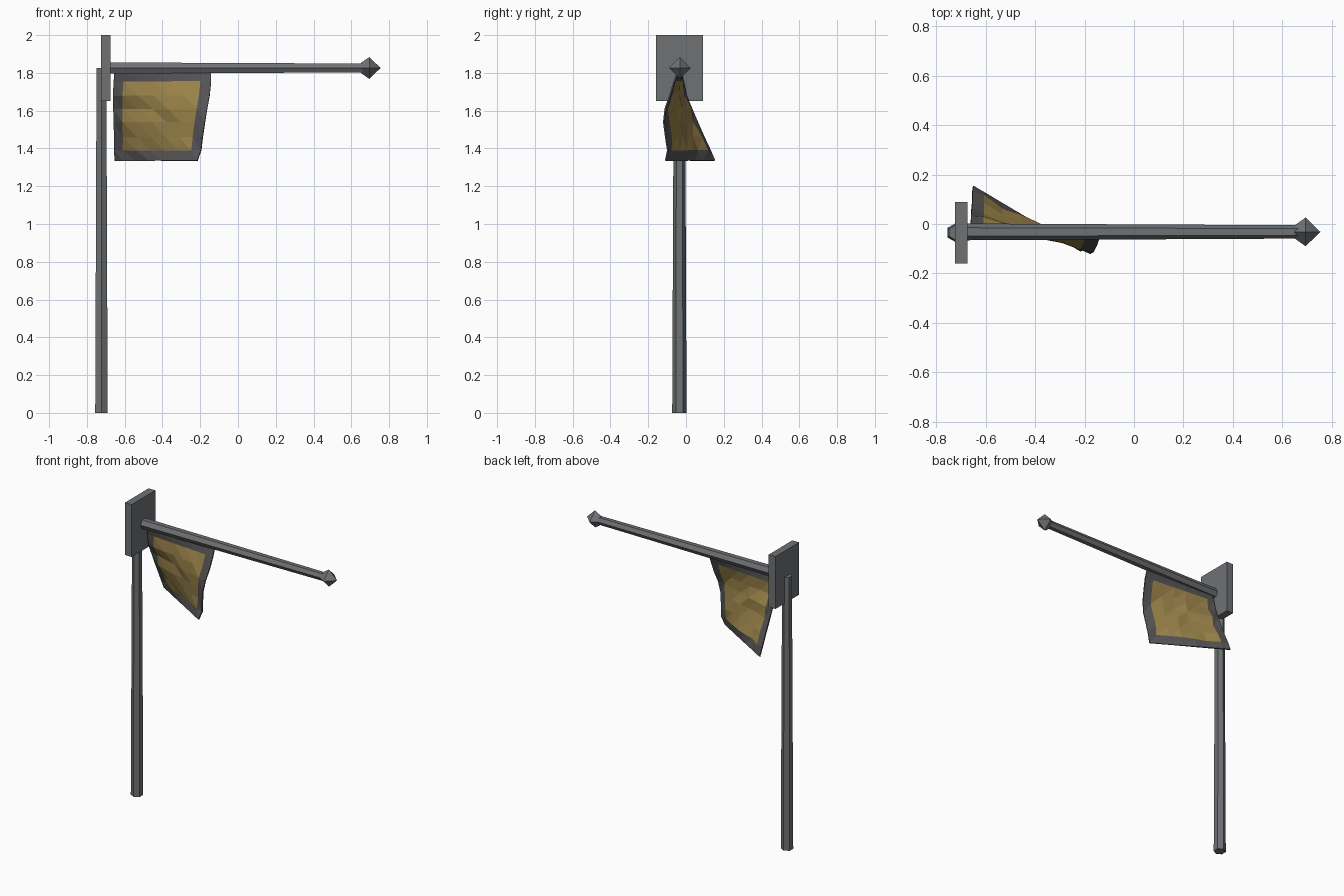
import bpy, bmesh, math, random
from mathutils import Vector

if "Cube" in bpy.data.objects:
    bpy.data.objects.remove(bpy.data.objects["Cube"])

random.seed(4)


def mat(name, col):
    m = bpy.data.materials.new(name)
    m.diffuse_color = (*col, 1)
    m.use_nodes = True
    m.node_tree.nodes["Principled BSDF"].inputs["Base Color"].default_value = m.diffuse_color
    return m


IRON = mat("iron", (0.16, 0.165, 0.175))
GOLD = mat("gold_cloth", (0.33, 0.23, 0.07))
TRIM = mat("trim_cloth", (0.09, 0.085, 0.085))


def finish(name, bm, mats):
    bmesh.ops.recalc_face_normals(bm, faces=bm.faces)
    me = bpy.data.meshes.new(name)
    bm.to_mesh(me)
    bm.free()
    for m in mats:
        me.materials.append(m)
    ob = bpy.data.objects.new(name, me)
    bpy.context.collection.objects.link(ob)
    return ob


def rod(name, start, axis, sections, sides):
    """Loft of regular polygons; sections are (distance, radius), first corner on +y."""
    a, y = Vector(axis), Vector((0, 1, 0))
    w = a.cross(y)
    bm = bmesh.new()
    rings = []
    for d, r in sections:
        c = Vector(start) + a * d
        rings.append([bm.verts.new(c + r * (math.cos(t) * y + math.sin(t) * w))
                      for t in (2 * math.pi * i / sides for i in range(sides))])
    for p, q in zip(rings, rings[1:]):
        for i in range(sides):
            j = (i + 1) % sides
            bm.faces.new((p[i], p[j], q[j], q[i]))
    bm.faces.new(rings[0])
    bm.faces.new(rings[-1])
    bmesh.ops.remove_doubles(bm, verts=bm.verts, dist=1e-4)
    return finish(name, bm, [IRON])


# Upright, horizontal arm and four-sided finial
rod("upright_post", (-0.723, -0.035, 0), (0, 0, 1), [(0, 0.038), (1.825, 0.03)], 6)
rod("arm_pole", (-0.70, -0.032, 1.826), (1, 0, 0), [(0, 0.034), (1.37, 0.027)], 6)
rod("arm_finial", (0.65, -0.032, 1.826), (1, 0, 0),
    [(0, 0.026), (0.045, 0.058), (0.105, 0.0)], 4)

# Mounting board
bm = bmesh.new()
bmesh.ops.create_cube(bm, size=1)
bmesh.ops.scale(bm, vec=(0.05, 0.25, 0.35), verts=bm.verts)
bmesh.ops.translate(bm, vec=(-0.70, -0.035, 1.825), verts=bm.verts)
finish("mounting_board", bm, [IRON])

# Hanging flag: each row gives z, left x, left y, right x, right y
ROWS = [
    (1.80, -0.655, -0.025, -0.142, -0.045),
    (1.755, -0.658, -0.015, -0.142, -0.062),
    (1.68, -0.662, 0.0, -0.150, -0.085),
    (1.61, -0.660, 0.03, -0.163, -0.11),
    (1.54, -0.658, 0.06, -0.175, -0.118),
    (1.46, -0.655, 0.095, -0.187, -0.108),
    (1.39, -0.655, 0.128, -0.195, -0.097),
    (1.335, -0.652, 0.152, -0.215, -0.108),
]
COLS = [0, 0.10, 0.26, 0.42, 0.58, 0.74, 0.89, 1]
bm = bmesh.new()
grid = []
for r, (z, xl, yl, xr, yr) in enumerate(ROWS):
    row = []
    for c, u in enumerate(COLS):
        inner = 0 < c < 7 and 1 < r < 7
        j = random.uniform(-0.012, 0.012) if inner else 0
        row.append(bm.verts.new((xl + (xr - xl) * u, yl + (yr - yl) * u + j, z)))
    grid.append(row)
for r in range(7):
    for c in range(7):
        f = bm.faces.new((grid[r][c], grid[r + 1][c], grid[r + 1][c + 1], grid[r][c + 1]))
        f.material_index = 1 if 0 < r < 6 and 0 < c < 6 else 0
bmesh.ops.triangulate(bm, faces=bm.faces)
flag = finish("flag", bm, [TRIM, GOLD])
s = flag.modifiers.new("thickness", "SOLIDIFY")
s.thickness = 0.008
s.offset = 0
